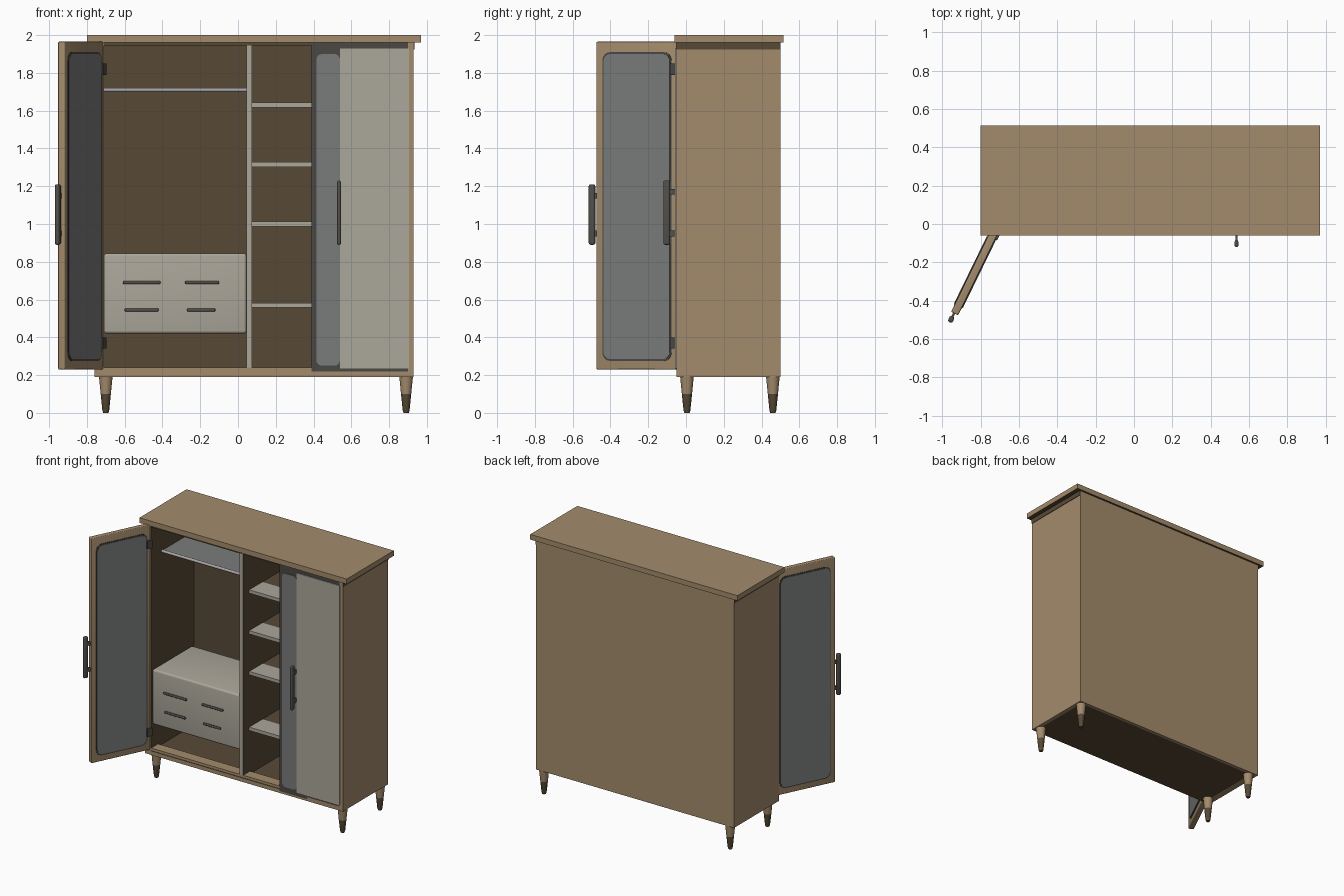
import bpy, bmesh, math
from mathutils import Matrix, Vector

if "Cube" in bpy.data.objects:
    bpy.data.objects.remove(bpy.data.objects["Cube"])


def material(name, r, g, b):
    m = bpy.data.materials.new(name)
    m.diffuse_color = (r, g, b, 1)
    m.use_nodes = True
    m.node_tree.nodes["Principled BSDF"].inputs["Base Color"].default_value = m.diffuse_color
    return m


WOOD = material("oak wood", 0.37, 0.26, 0.15)
BROWN = material("dark brown interior", 0.095, 0.067, 0.037)
WHITE = material("off white", 0.41, 0.385, 0.325)
GLASS = material("grey mirror", 0.195, 0.198, 0.198)
TRIM = material("charcoal trim", 0.07, 0.066, 0.06)
METAL = material("dark metal", 0.085, 0.08, 0.07)
ROD = material("pale rod", 0.42, 0.38, 0.39)


def finish(name, bm, mats, smooth=False):
    me = bpy.data.meshes.new(name)
    bm.to_mesh(me)
    bm.free()
    for m in mats:
        me.materials.append(m)
    ob = bpy.data.objects.new(name, me)
    bpy.context.collection.objects.link(ob)
    if smooth:
        bpy.context.view_layer.objects.active = ob
        ob.select_set(True)
        bpy.ops.object.shade_smooth_by_angle(angle=math.radians(40))
        ob.select_set(False)
    return ob


def box(name, x, y, z, mat, bevel=0, axis=None, inner=(), inner_mat=BROWN, xf=None):
    """Box from ranges; bevel all edges, or only those along axis.
    inner lists face directions that get inner_mat."""
    bm = bmesh.new()
    bmesh.ops.create_cube(bm, size=1)
    for v in bm.verts:
        v.co = Vector([(r[0] + r[1]) / 2 + c * (r[1] - r[0]) for r, c in zip((x, y, z), v.co)])
    bm.normal_update()
    for f in bm.faces:
        for d in inner:
            if f.normal.dot(Vector(d)) > 0.9:
                f.material_index = 1
    if bevel:
        edges = [e for e in bm.edges if axis is None
                 or abs((e.verts[0].co - e.verts[1].co).normalized()[axis]) > 0.9]
        bmesh.ops.bevel(bm, geom=edges, offset=bevel, segments=4, profile=0.5, affect='EDGES')
    if xf:
        bm.transform(xf)
    return finish(name, bm, [mat, inner_mat], bevel > 0)


PX, NX, NY, PZ, NZ = (1, 0, 0), (-1, 0, 0), (0, -1, 0), (0, 0, 1), (0, 0, -1)

# Carcass: outside oak, inside dark brown
box("top_board", (-0.8, 0.97), (-0.06, 0.515), (1.96, 2.0), WOOD, inner=[NZ])
box("left_side", (-0.76, -0.71), (-0.05, 0.5), (0.19, 1.96), WOOD, inner=[PX])
box("right_side", (0.9, 0.93), (-0.05, 0.5), (0.19, 1.96), WOOD, inner=[NX])
box("back_panel", (-0.71, 0.9), (0.475, 0.5), (0.19, 1.96), WOOD, inner=[NY])
box("floor_board", (-0.71, 0.9), (-0.05, 0.475), (0.19, 0.22), WOOD, inner=[PZ, NZ])
box("floor_lip", (-0.71, 0.39), (-0.045, 0.04), (0.22, 0.24), WOOD)
box("top_rail", (-0.71, 0.9), (-0.045, 0.0), (1.945, 1.96), BROWN)
for name, x in (("left_shadow_gap", (-0.764, -0.76)), ("right_shadow_gap", (0.93, 0.934))):
    box(name, x, (-0.05, 0.5), (1.925, 1.96), BROWN)

# Dividers
box("centre_divider", (0.045, 0.075), (-0.045, 0.475), (0.22, 1.96), BROWN, inner=[NY], inner_mat=WHITE)
box("right_divider", (0.39, 0.415), (-0.01, 0.475), (0.22, 1.96), BROWN)

# Shelves: white front part, dark rear part
for i, z in enumerate((1.63, 1.315, 1.0, 0.57)):
    box(f"shelf_{i + 1}", (0.075, 0.39), (0.03, 0.19), (z - 0.013, z + 0.013), WHITE)
    box(f"shelf_rear_{i + 1}", (0.075, 0.39), (0.19, 0.475), (z - 0.013, z + 0.013), BROWN)

# Hanging shelf with rod along its front
box("hanging_shelf", (-0.71, 0.045), (0.1, 0.475), (1.703, 1.715), GLASS)
bm = bmesh.new()
bmesh.ops.create_cone(bm, cap_ends=True, segments=16, radius1=0.011, radius2=0.011, depth=0.755)
bm.transform(Matrix.Translation((-0.3325, 0.09, 1.71)) @ Matrix.Rotation(math.pi / 2, 4, 'Y'))
finish("hanging_rod", bm, [ROD], True)

# Drawer block and its pulls
box("drawer_block", (-0.71, 0.045), (-0.035, 0.45), (0.42, 0.845), WHITE, bevel=0.015)
for i, (x0, x1, z) in enumerate(((-0.61, -0.41, 0.69), (-0.28, -0.1, 0.69),
                                 (-0.6, -0.42, 0.545), (-0.27, -0.12, 0.545))):
    box(f"drawer_pull_{i + 1}", (x0, x1), (-0.048, -0.03), (z - 0.008, z + 0.008), METAL, bevel=0.006)

# Closed right door: charcoal board, mirror strip, white panel
box("right_door", (0.39, 0.9), (-0.05, -0.01), (0.205, 1.958), TRIM)
box("right_door_mirror", (0.415, 0.54), (-0.055, -0.045), (0.25, 1.9), GLASS, bevel=0.03, axis=1)
box("right_door_panel", (0.54, 0.905), (-0.057, -0.045), (0.235, 1.93), WHITE)
box("right_door_handle", (0.525, 0.545), (-0.12, -0.085), (0.89, 1.23), METAL, bevel=0.009)
for i, z in enumerate((0.95, 1.17)):
    box(f"right_handle_post_{i + 1}", (0.529, 0.541), (-0.095, -0.045), (z - 0.015, z + 0.015), METAL)

# Open left door, built along local x from the hinge and swung out
swing = Matrix.Translation((-0.73, -0.045, 0)) @ Matrix.Rotation(math.radians(-116), 4, 'Z')
box("left_door", (0, 0.47), (-0.02, 0.02), (0.23, 1.965), WOOD, bevel=0.006, xf=swing)
for side, s in (("inner", 1), ("outer", -1)):
    rim = sorted((s * 0.018, s * 0.023))
    pane = sorted((s * 0.018, s * 0.026))
    box(f"left_door_{side}_rim", (0.025, 0.432), rim, (0.275, 1.91), TRIM, bevel=0.045, axis=1, xf=swing)
    box(f"left_door_{side}_mirror", (0.033, 0.424), pane, (0.285, 1.9), GLASS, bevel=0.04, axis=1, xf=swing)
box("left_door_handle", (0.488, 0.522), (-0.016, 0.01), (0.89, 1.21), METAL, bevel=0.01, xf=swing)
for i, z in enumerate((0.95, 1.15)):
    box(f"left_handle_post_{i + 1}", (0.465, 0.5), (-0.009, 0.003), (z - 0.015, z + 0.015), METAL, xf=swing)
for i, z in enumerate((0.37, 1.82)):
    box(f"hinge_{i + 1}", (-0.01, 0.03), (0.012, 0.032), (z - 0.03, z + 0.03), TRIM, xf=swing)

# Tapered legs with dark lower halves
for lr, x in (("left", -0.7), ("right", 0.89)):
    for fb, y in (("front", 0.005), ("back", 0.46)):
        bm = bmesh.new()
        rings = []
        for z, r in ((0.0, 0.014), (0.012, 0.018), (0.1, 0.027), (0.192, 0.036)):
            rings.append([bm.verts.new((x + r * math.cos(a * math.tau / 20),
                                        y + r * math.sin(a * math.tau / 20), z)) for a in range(20)])
        bm.faces.new(rings[0][::-1])
        bm.faces.new(rings[-1])
        for lo, hi in zip(rings, rings[1:]):
            for a in range(20):
                b = (a + 1) % 20
                bm.faces.new((lo[a], lo[b], hi[b], hi[a]))
        for f in bm.faces:
            f.material_index = 1 if f.calc_center_median().z < 0.1 else 0
        finish(f"{fb}_{lr}_leg", bm, [WOOD, BROWN], True)
